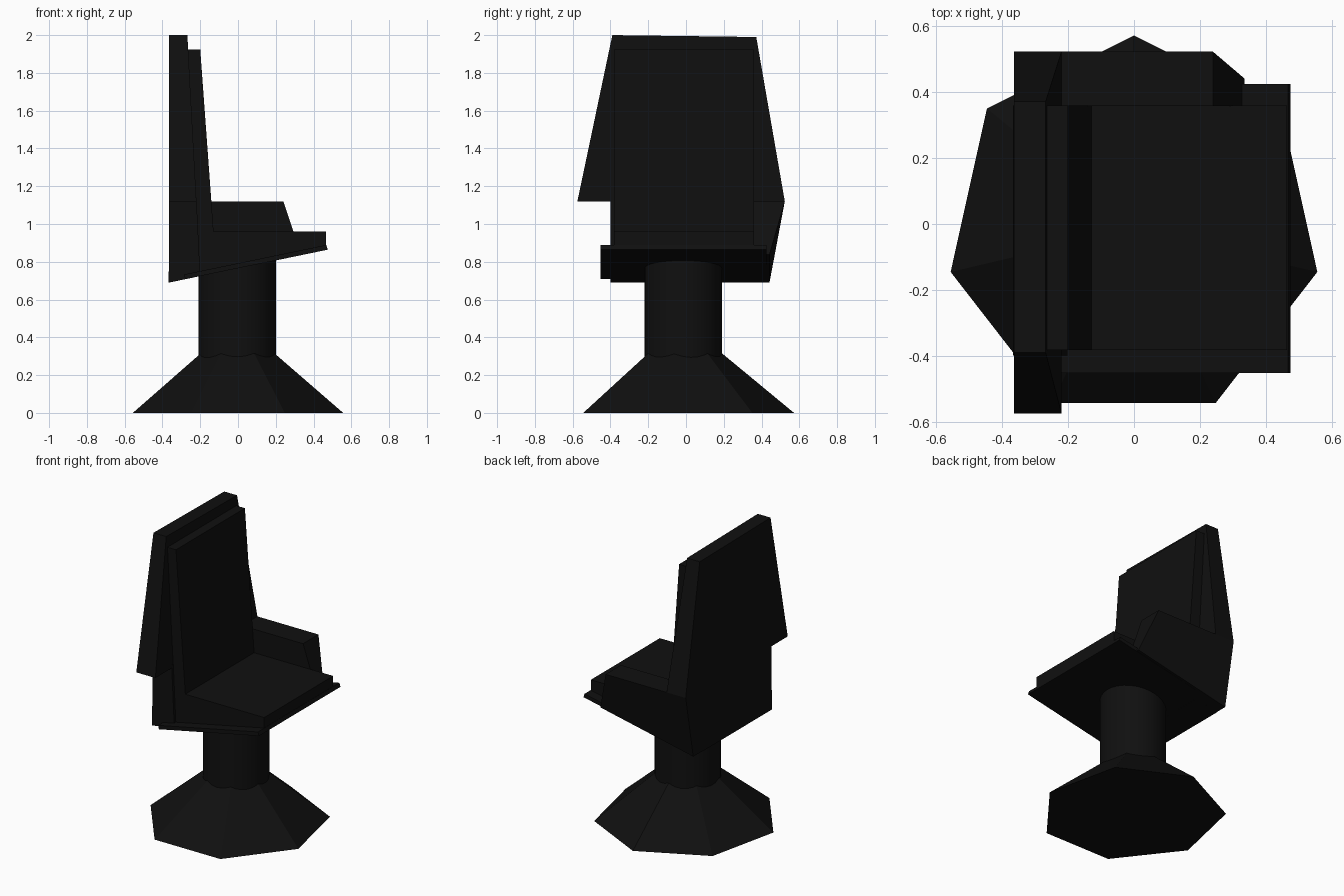
import bpy, bmesh, math

if "Cube" in bpy.data.objects:
    bpy.data.objects.remove(bpy.data.objects["Cube"])

mat = bpy.data.materials.new("near black")
mat.diffuse_color = (0.005, 0.005, 0.005, 1)
mat.use_nodes = True
mat.node_tree.nodes["Principled BSDF"].inputs["Base Color"].default_value = mat.diffuse_color


def make(name, verts, faces):
    me = bpy.data.meshes.new(name)
    me.from_pydata(verts, [], faces)
    bm = bmesh.new()
    bm.from_mesh(me)
    bmesh.ops.recalc_face_normals(bm, faces=bm.faces)
    bm.to_mesh(me)
    bm.free()
    me.materials.append(mat)
    ob = bpy.data.objects.new(name, me)
    bpy.context.collection.objects.link(ob)
    return ob


def loft(name, near, far):
    """Join two matching outlines of 3D points into a closed solid."""
    n = len(near)
    faces = [tuple(range(n)), tuple(range(n, 2 * n))]
    faces += [(i, (i + 1) % n, n + (i + 1) % n, n + i) for i in range(n)]
    return make(name, near + far, faces)


def prism(name, profile, y0, y1):
    """Extrude an x-z side profile across the width."""
    return loft(name, [(x, y0, z) for x, z in profile],
                [(x, y1, z) for x, z in profile])


# seven-sided cone base, one corner towards +y
ring = [math.pi / 2 + i * math.tau / 7 for i in range(7)]
make("cone_base",
     [(0.571 * math.cos(a), -0.015 + 0.587 * math.sin(a), 0) for a in ring]
     + [(-0.003, -0.015, 0.485)],
     [tuple(range(7))] + [(i, (i + 1) % 7, 7) for i in range(7)])

# round column
bpy.ops.mesh.primitive_cylinder_add(vertices=32, radius=0.205, depth=0.62,
                                    location=(-0.004, -0.015, 0.51))
column = bpy.context.object
column.name = "column"
column.data.materials.append(mat)
bpy.ops.object.shade_smooth_by_angle(angle=math.radians(40))

# thin tilted plate under the seat
prism("seat_plate", [(-0.28, 0.708), (0.475, 0.864), (0.467, 0.889), (-0.285, 0.733)],
      -0.452, 0.425)

# seat cushion with flat top and sloping underside
prism("seat_cushion", [(-0.36, 0.70), (0.465, 0.872), (0.465, 0.96), (-0.36, 0.96)],
      -0.382, 0.36)

# lower backrest
prism("lower_back", [(-0.367, 0.69), (-0.20, 0.724), (-0.22, 1.14), (-0.364, 1.14)],
      -0.4, 0.36)

# flared back panel, narrower at the top
loft("back_panel",
     [(-0.364, -0.575, 1.12), (-0.22, -0.575, 1.12), (-0.22, 0.523, 1.12), (-0.364, 0.523, 1.12)],
     [(-0.364, -0.39, 2.0), (-0.268, -0.39, 2.0), (-0.268, 0.372, 1.99), (-0.364, 0.372, 1.99)])

# back cushion
prism("back_cushion", [(-0.30, 0.90), (-0.125, 0.90), (-0.2, 1.925), (-0.30, 1.925)],
      -0.382, 0.36)

# single armrest on the +y side, tapering inward below
arm = [(-0.364, 0.69), (0.335, 0.838), (0.24, 1.12), (-0.364, 1.12)]
loft("armrest", [(x, 0.358, z) for x, z in arm],
     [(x, 0.523 if z > 1 else 0.442, z) for x, z in arm])
